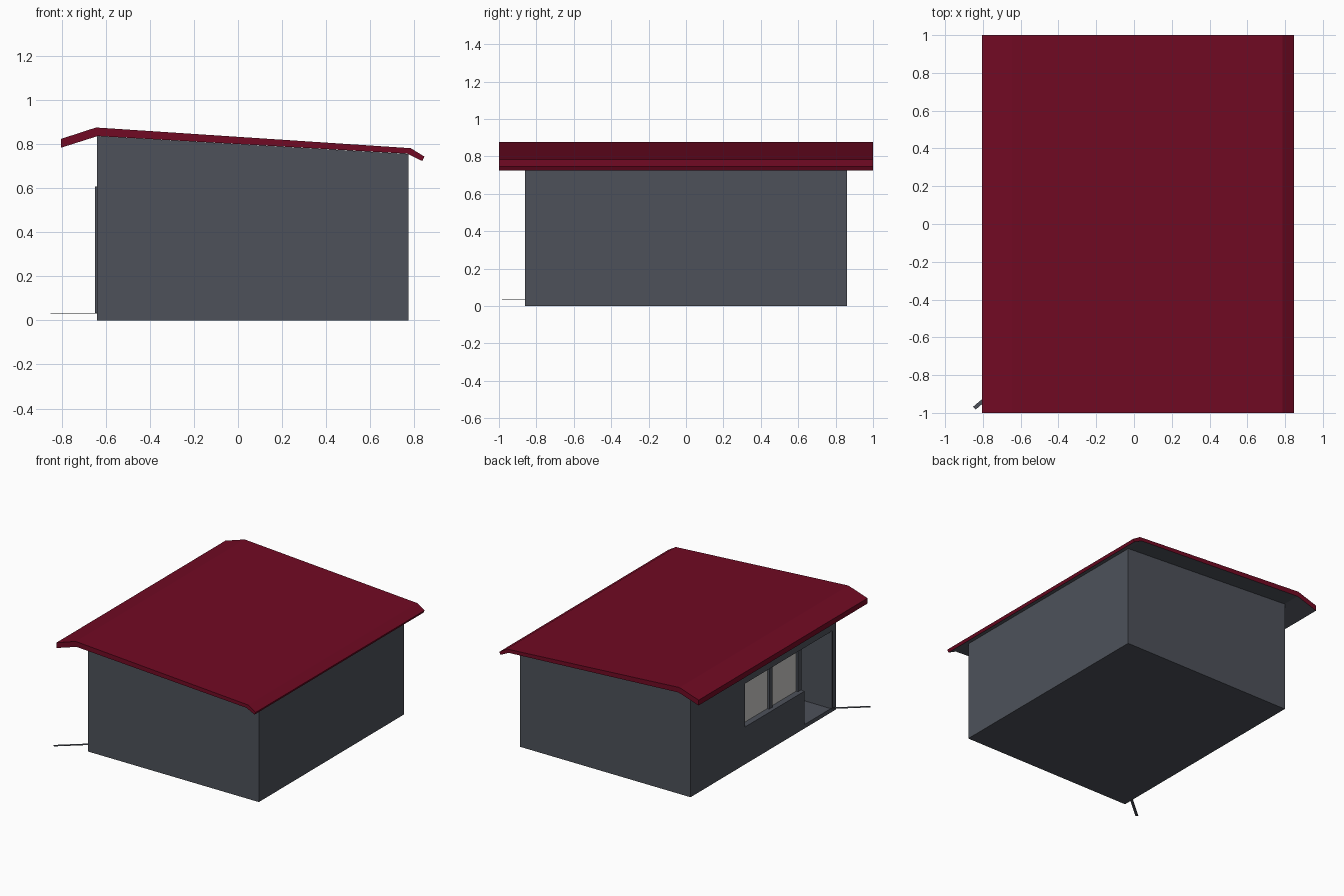
import bpy, bmesh, math
from mathutils import Vector

if "Cube" in bpy.data.objects:
    bpy.data.objects.remove(bpy.data.objects["Cube"])


def material(name, rgb):
    m = bpy.data.materials.new(name)
    m.diffuse_color = (*rgb, 1)
    m.use_nodes = True
    m.node_tree.nodes["Principled BSDF"].inputs["Base Color"].default_value = m.diffuse_color
    return m


GREY = material("slate grey", (0.075, 0.083, 0.102))
RED = material("dark red", (0.165, 0.003, 0.017))
PALE = material("pale glass", (0.60, 0.59, 0.57))


def finish(name, bm, *mats):
    bmesh.ops.recalc_face_normals(bm, faces=bm.faces)
    me = bpy.data.meshes.new(name)
    bm.to_mesh(me)
    bm.free()
    for m in mats:
        me.materials.append(m)
    ob = bpy.data.objects.new(name, me)
    bpy.context.collection.objects.link(ob)
    return ob


def prism(name, profile, y0, y1, *mats):
    """Extrude an x-z outline along y."""
    bm = bmesh.new()
    face = bm.faces.new([bm.verts.new((x, y0, z)) for x, z in profile])
    ext = bmesh.ops.extrude_face_region(bm, geom=[face])
    verts = [v for v in ext["geom"] if isinstance(v, bmesh.types.BMVert)]
    bmesh.ops.translate(bm, verts=verts, vec=(0, y1 - y0, 0))
    return finish(name, bm, *mats)


def box(name, x, y, z, *mats):
    return prism(name, [(x[0], z[0]), (x[1], z[0]), (x[1], z[1]), (x[0], z[1])],
                 y[0], y[1], *mats)


# Walls with a sloping top, hollowed out with openings on the left side
walls = prism("walls", [(-0.64, 0), (0.775, 0), (0.775, 0.757), (-0.64, 0.838)],
              -0.86, 0.86, GREY)
cutters = [
    box("room_cutter", (-0.58, 0.715), (-0.80, 0.80), (0.03, 1.2)),
    box("window_cutter", (-0.8, -0.5), (-0.495, 0.215), (0.28, 0.605)),
    box("door_cutter", (-0.8, -0.5), (-0.799, -0.49), (0.03, 0.605)),
]
for c in cutters:
    c.hide_render = True
    c.hide_viewport = True
    mod = walls.modifiers.new(c.name, "BOOLEAN")
    mod.operation = "DIFFERENCE"
    mod.solver = "EXACT"
    mod.object = c

# Bent roof sheet with a grey underside
roof = prism("roof", [(-0.805, 0.825), (-0.645, 0.877), (0.785, 0.783), (0.847, 0.745),
                      (0.837, 0.725), (0.77, 0.758), (-0.638, 0.838), (-0.805, 0.785)],
             -1, 1, RED, GREY)
for p in roof.data.polygons:
    p.material_index = 1 if p.normal.z < -0.6 else 0

# Window posts and panes
posts = (0.205, -0.135, -0.475)
for i, y in enumerate(posts):
    box(f"window_post_{i + 1}", (-0.61, -0.58), (y - 0.02, y + 0.02), (0.28, 0.605), GREY)
for i, (a, b) in enumerate(zip(posts, posts[1:])):
    box(f"window_pane_{i + 1}", (-0.594, -0.586), (b + 0.02, a - 0.02), (0.28, 0.605), PALE)

# Open door: hinge edge and thin lower edge swung outward
box("door_hinge_edge", (-0.65, -0.635), (-0.81, -0.797), (0.035, 0.61), GREY)
hinge, tip = Vector((-0.64, -0.80, 0)), Vector((-0.845, -0.975, 0))
mid, d = (hinge + tip) / 2, tip - hinge
edge = box("door_lower_edge", (-d.length / 2, d.length / 2), (-0.01, 0.01),
           (-0.001, 0.001), GREY)
edge.location = (mid.x, mid.y, 0.033)
edge.rotation_euler.z = math.atan2(d.y, d.x)
